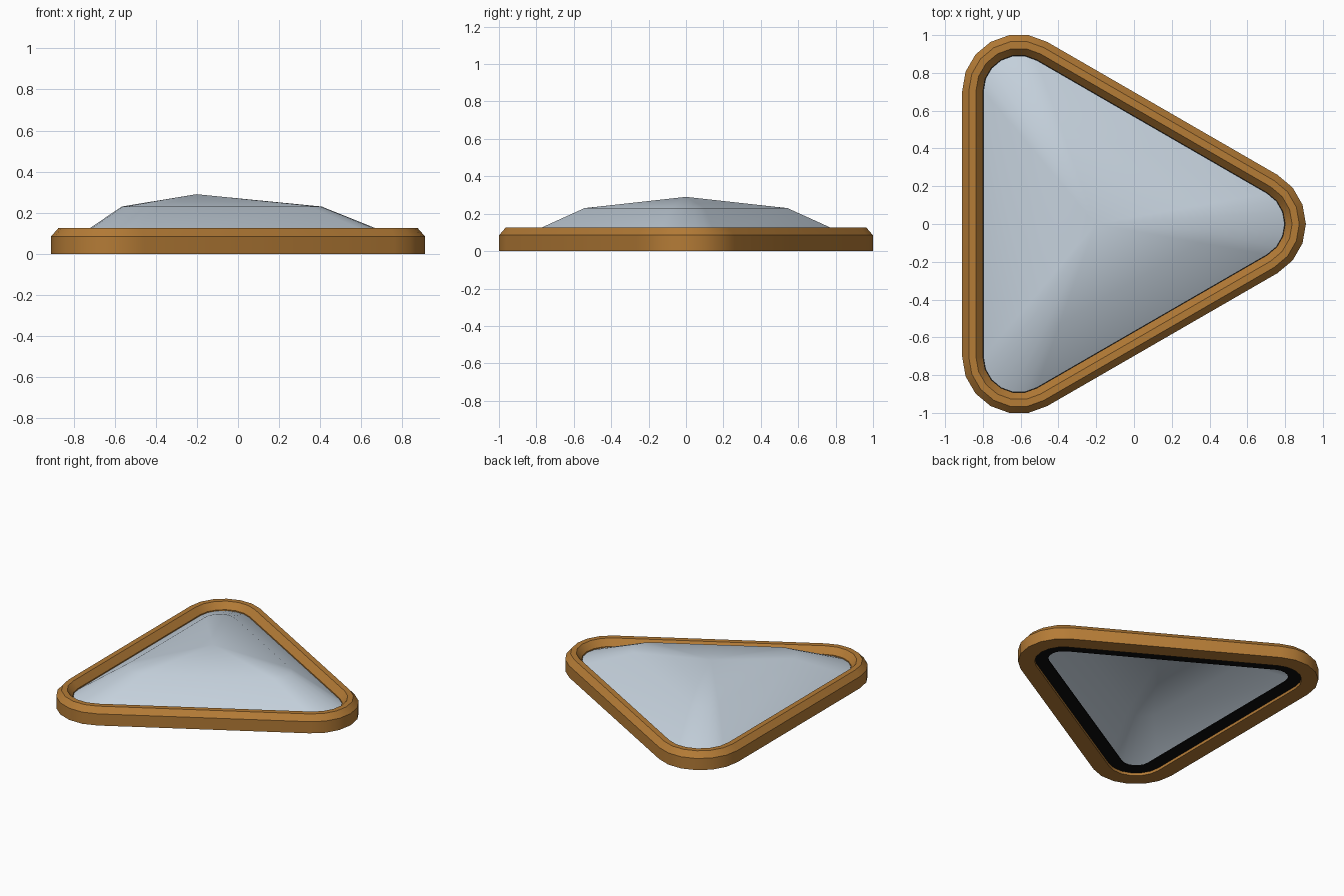
import bpy, math

if "Cube" in bpy.data.objects:
    bpy.data.objects.remove(bpy.data.objects["Cube"])

CX, REACH, RADIUS, STEPS = -0.203, 0.813, 0.30, 6


def material(name, rgb):
    m = bpy.data.materials.new(name)
    m.diffuse_color = (*rgb, 1)
    m.use_nodes = True
    m.node_tree.nodes["Principled BSDF"].inputs["Base Color"].default_value = m.diffuse_color
    return m


def outline(inset, scale=1.0):
    """Rounded triangle pointing to +x, shrunk by an inset and then scaled."""
    pts = []
    for k in range(3):
        a = math.radians(120 * k)
        for i in range(STEPS + 1):
            t = a + math.radians(-60 + 120 * i / STEPS)
            r = RADIUS - inset
            pts.append((CX + scale * (REACH * math.cos(a) + r * math.cos(t)),
                        scale * (REACH * math.sin(a) + r * math.sin(t))))
    return pts


def build(name, rings, mat, closed=False, apex=None):
    """Join rings (inset, z, scale) with quads; close the profile or add an apex."""
    verts, faces = [], []
    for inset, z, scale in rings:
        verts += [(x, y, z) for x, y in outline(inset, scale)]
    n, count = 3 * (STEPS + 1), len(rings)
    for r in range(count if closed else count - 1):
        a, b = r * n, ((r + 1) % count) * n
        for i in range(n):
            j = (i + 1) % n
            faces.append((a + i, a + j, b + j, b + i))
    if apex:
        verts.append(apex)
        a = (count - 1) * n
        faces += [(a + i, a + (i + 1) % n, len(verts) - 1) for i in range(n)]
    mesh = bpy.data.meshes.new(name)
    mesh.from_pydata(verts, [], faces)
    mesh.materials.append(mat)
    obj = bpy.data.objects.new(name, mesh)
    bpy.context.collection.objects.link(obj)
    bpy.ops.object.select_all(action='DESELECT')
    obj.select_set(True)
    bpy.context.view_layer.objects.active = obj
    bpy.ops.object.shade_smooth_by_angle(angle=math.radians(30))
    return obj


wood = material("warm_brown", (0.46, 0.20, 0.037))
glass = material("pale_blue_grey", (0.56, 0.64, 0.72))
black = material("black", (0.004, 0.004, 0.004))

# Chamfered frame
build("frame", [(0, 0, 1), (0, 0.085, 1), (0.035, 0.125, 1),
                (0.073, 0.125, 1), (0.11, 0.08, 1), (0.11, 0, 1)], wood, closed=True)

# Faceted dome panel
build("dome", [(0.112, 0.073, 1), (0.112, 0.23, 0.61)], glass, apex=(CX, 0, 0.29))

# Flat seal under the dome edge
build("seal", [(0.11, 0.02, 1), (0.11, 0.028, 1),
               (0.20, 0.028, 1), (0.20, 0.02, 1)], black, closed=True)
